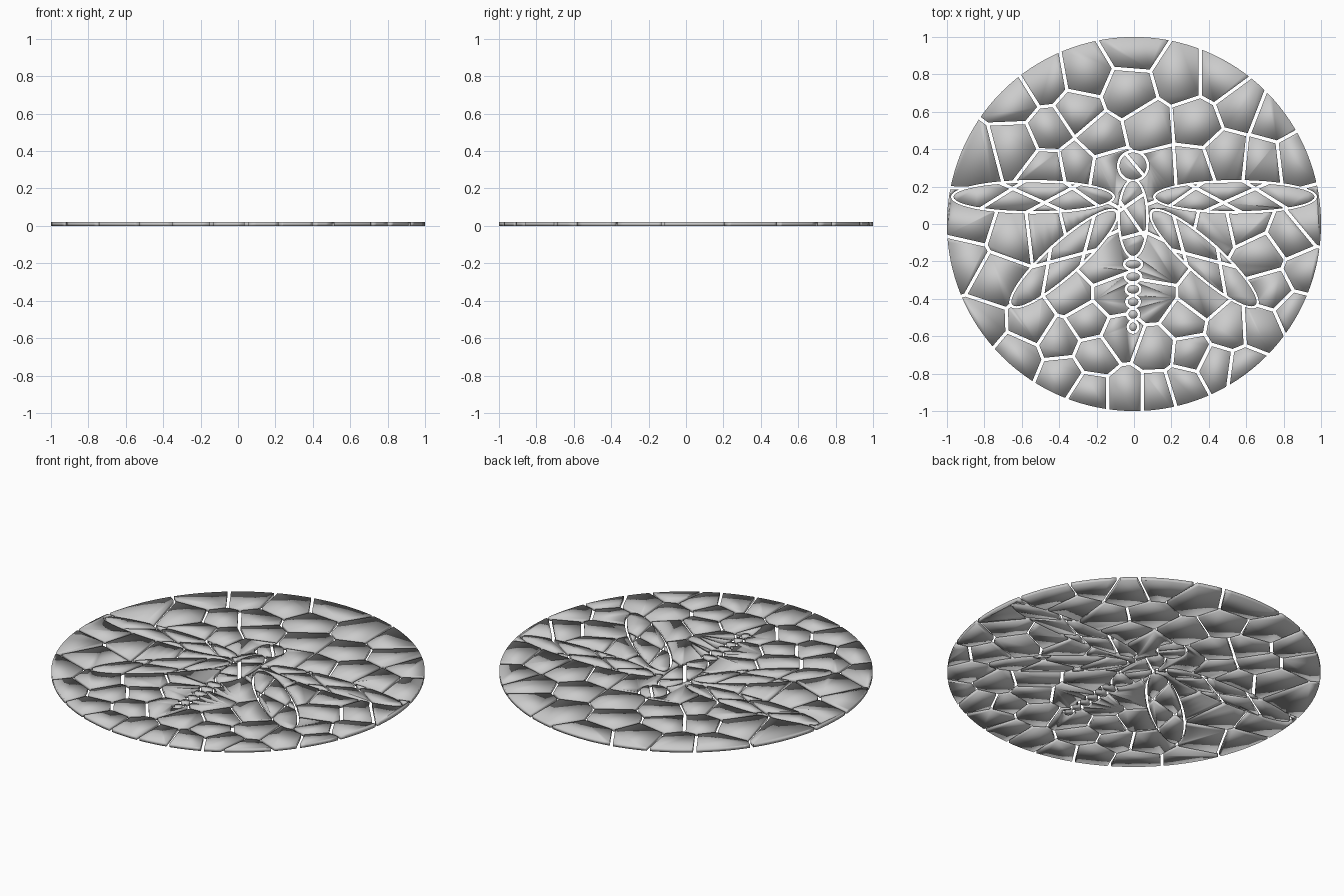
import bpy, bmesh
from math import cos, sin, pi, radians
from mathutils import Vector

if "Cube" in bpy.data.objects:
    bpy.data.objects.remove(bpy.data.objects["Cube"])

H, GAP = 0.02, 0.018          # pane thickness, width of the open joints


def ellipse(cx, cy, a, b, ang=0, n=48):
    c, s = cos(radians(ang)), sin(radians(ang))
    pts = []
    for i in range(n):
        u, v = a * cos(2 * pi * i / n), b * sin(2 * pi * i / n)
        pts.append(Vector((cx + u * c - v * s, cy + u * s + v * c)))
    return pts


def clip(poly, p, n):
    """Keep the part of a convex outline behind the line through p with normal n."""
    out = []
    for a, b in zip(poly, poly[1:] + poly[:1]):
        da, db = (a - p).dot(n), (b - p).dot(n)
        if da <= 0:
            out.append(a)
        if da * db < 0:
            out.append(a.lerp(b, da / (da - db)))
    return out


def split(polys, p, ang):
    """Cut outlines along a line, leaving an open joint."""
    p, n = Vector(p), Vector((-sin(radians(ang)), cos(radians(ang))))
    out = []
    for poly in polys:
        for s in (1, -1):
            q = clip(poly, p - n * s * GAP / 2, n * s)
            if len(q) > 2:
                out.append(q)
    return out


def panes(name, polys, z0=0.0, z1=H):
    bm = bmesh.new()
    for poly in polys:
        low = [bm.verts.new((p.x, p.y, z0)) for p in poly]
        top = [bm.verts.new((p.x, p.y, z1)) for p in poly]
        bm.faces.new(low[::-1])
        bm.faces.new(top)
        for i in range(len(poly)):
            j = (i + 1) % len(poly)
            bm.faces.new((low[i], low[j], top[j], top[i]))
    me = bpy.data.meshes.new(name)
    bm.to_mesh(me)
    bm.free()
    ob = bpy.data.objects.new(name, me)
    bpy.context.collection.objects.link(ob)
    return ob


# Insect parts: ellipse (cx, cy, a, b, angle) and joint lines (x, y, angle)
parts = {}
for side, s in (("left", -1), ("right", 1)):
    parts["upper_wing_" + side] = ((s * .54, .145, .425, .076, 0), [
        (s * .26, .145, s * 35), (s * .42, .145, s * -28), (s * .56, .15, s * 24),
        (s * .72, .145, s * -32)])
    parts["lower_wing_" + side] = ((s * .375, -.185, .37, .082, s * -42), [
        (s * .24, -.06, s * -75), (s * .36, -.18, s * -15), (s * .47, -.27, s * -80)])
parts["thorax"] = ((-.005, .03, .07, .2, 0), [
    (-.005, .12, 35), (-.005, .02, -55), (-.005, -.06, 15)])
parts["head"] = ((-.005, .31, .072, .072, 0), [(.01, .31, -50)])
for i in range(6):
    parts["tail_bead_%d" % (i + 1)] = ((-.005, -.215 - .067 * i, .04 - .004 * i, .023, 0), [])

cutters = []
for name, (e, lines) in parts.items():
    polys = [ellipse(*e)]
    for x, y, ang in lines:
        polys = split(polys, (x, y), ang)
    panes(name, polys)
    cx, cy, a, b, ang = e
    cut = panes("cutter", [ellipse(cx, cy, a + GAP * .8, b + GAP * .8, ang)], -.05, .07)
    cut.hide_render = True
    cutters.append(cut)

# Background glass: one cell around each seed point
seeds = [(-.01, .95), (-.03, .70), (.08, .52), (-.26, .80), (-.48, .76), (-.30, .60),
         (-.64, .66), (-.45, .50), (-.63, .42), (-.86, .36), (-.46, .29), (-.31, .32),
         (-.18, .46), (-.13, .29), (.25, .78), (.46, .78), (.33, .54), (.57, .63),
         (.75, .56), (.50, .36), (.69, .34), (.86, .36), (.14, .28), (.30, .29),
         (-.92, -.20), (-.74, -.30), (-.87, .02), (-.65, -.05), (-.48, -.03), (-.28, .02),
         (-.33, -.38), (-.17, -.22), (-.82, -.54), (-.54, -.53), (-.62, -.71),
         (-.40, -.62), (-.25, -.52), (-.38, -.81), (-.21, -.70), (-.07, -.60), (-.11, -.38),
         (-.24, -.90), (-.04, -.90), (.12, -.67), (.26, -.86), (.10, -.40), (.27, -.52),
         (.30, -.69), (.44, -.76), (.59, -.78), (.50, -.56), (.36, -.40), (.13, -.22),
         (.68, -.55), (.86, -.47), (.91, -.26), (.74, -.35), (.69, -.17), (.83, -.07),
         (.95, .03), (.60, .02), (.42, -.02), (.24, .02), (.13, -.90)]
seeds = [Vector(p) for p in seeds]
cells = []
for a in seeds:
    poly = ellipse(0, 0, 1, 1, n=128)
    for b in seeds:
        if b is not a and poly:
            n = (b - a).normalized()
            poly = clip(poly, (a + b) / 2 - n * GAP / 2, n)
    if len(poly) > 2:
        cells.append(poly)
glass = panes("background_glass", cells)

# Open the background around the insect
for cut in cutters:
    m = glass.modifiers.new("opening", 'BOOLEAN')
    m.operation, m.solver, m.object = 'DIFFERENCE', 'EXACT', cut
deps = bpy.context.evaluated_depsgraph_get()
me = bpy.data.meshes.new_from_object(glass.evaluated_get(deps))
glass.modifiers.clear()
glass.data = me
for cut in cutters:
    bpy.data.objects.remove(cut)

# Soft shading over every pane
for ob in bpy.context.collection.objects:
    for f in ob.data.polygons:
        f.use_smooth = True
